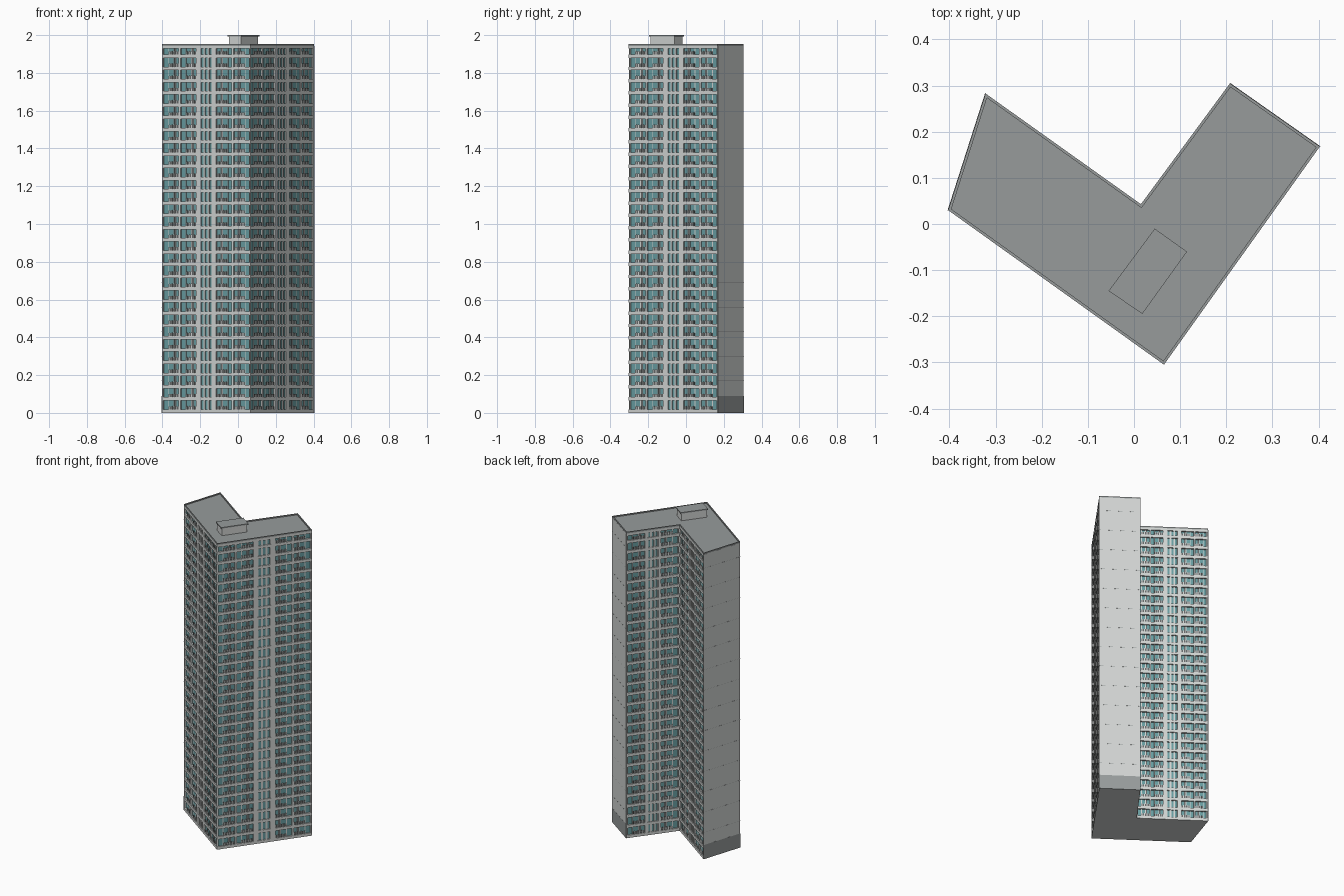
import bpy, bmesh
from mathutils import Vector, Matrix

if "Cube" in bpy.data.objects:
    bpy.data.objects.remove(bpy.data.objects["Cube"])

FLOORS, STEP, BAND, DEPTH = 30, 0.0648, 0.018, 0.012
TOP = 1.952
A, B, C, D, E, F = [Vector(p) for p in (
    (-0.403, 0.03), (0.065, -0.305), (0.403, 0.168),
    (0.208, 0.305), (0.015, 0.043), (-0.322, 0.283))]
PLAN = [A, B, C, D, E, F]


def material(name, rgb):
    m = bpy.data.materials.new(name)
    m.use_nodes = True
    m.diffuse_color = (*rgb, 1)
    m.node_tree.nodes["Principled BSDF"].inputs["Base Color"].default_value = (*rgb, 1)
    return m


WALL = material("pale wall", (0.64, 0.66, 0.65))
GLASS = material("teal glass", (0.14, 0.34, 0.36))
RAIL = material("dark grey panel", (0.13, 0.14, 0.14))
GREY = material("mid grey", (0.31, 0.33, 0.33))


def normal(p, q):
    d = (q - p).normalized()
    return Vector((d.y, -d.x))


def inset(plan, dist):
    out = []
    for i, v in enumerate(plan):
        n1 = normal(plan[i - 1], v)
        n2 = normal(v, plan[(i + 1) % len(plan)])
        out.append(v - (n1 + n2) * dist / (1 + n1.dot(n2)))
    return out


def prism(bm, plan, z0, z1):
    low = [bm.verts.new((p.x, p.y, z0)) for p in plan]
    high = [bm.verts.new((p.x, p.y, z1)) for p in plan]
    bm.faces.new(low[::-1])
    bm.faces.new(high)
    for i in range(len(plan)):
        j = (i + 1) % len(plan)
        bm.faces.new((low[i], low[j], high[j], high[i]))


def finish(name, bm, mat):
    mesh = bpy.data.meshes.new(name)
    bmesh.ops.recalc_face_normals(bm, faces=bm.faces)
    bm.to_mesh(mesh)
    bm.free()
    mesh.materials.append(mat)
    ob = bpy.data.objects.new(name, mesh)
    bpy.context.collection.objects.link(ob)


def edge_strip(bm, i, thick, z0, z1, proud=0.0):
    """Mitred wall along one side of the plan."""
    outer, inner = inset(PLAN, -proud), inset(PLAN, thick)
    j = (i + 1) % len(PLAN)
    prism(bm, [outer[i], outer[j], inner[j], inner[i]], z0, z1)


# Core of the tower
bm = bmesh.new()
prism(bm, inset(PLAN, DEPTH), 0.001, 1.94)
finish("tower_core", bm, WALL)

# Floor bands around the whole plan
bm = bmesh.new()
for k in range(FLOORS):
    prism(bm, PLAN, k * STEP, k * STEP + BAND)
prism(bm, PLAN, TOP - 0.024, TOP - 0.009)
finish("floor_bands", bm, WALL)

# Ground slab, roof deck and parapet
bm = bmesh.new()
prism(bm, PLAN, 0, 0.004)
finish("ground_slab", bm, GREY)
bm = bmesh.new()
prism(bm, PLAN, TOP - 0.01, TOP - 0.007)
finish("roof_deck", bm, GREY)
bm = bmesh.new()
for i in range(len(PLAN)):
    edge_strip(bm, i, 0.006, TOP - 0.008, TOP)
finish("parapet", bm, GREY)

# Blank end walls with darker plinths and thin joints
walls, plinths, joints = bmesh.new(), bmesh.new(), bmesh.new()
for i in (2, 5):
    edge_strip(walls, i, DEPTH, 0.004, TOP - 0.009, 0.0005)
    edge_strip(plinths, i, 0.002, 0, 0.09, 0.001)
    for k in range(2, FLOORS, 2):
        z = k * STEP + 0.04
        edge_strip(joints, i, 0.002, z, z + 0.001, 0.0008)
finish("end_walls", walls, WALL)
finish("end_wall_plinths", plinths, GREY)
finish("end_wall_joints", joints, GREY)

# Window facades
piers, mullions, glass, rails, posts = [bmesh.new() for _ in range(5)]


class Facade:
    def __init__(self, p, q):
        self.p, self.length = p, (q - p).length
        self.d, self.n = (q - p).normalized(), normal(p, q)

    def box(self, bm, s0, s1, back, front, z0, z1):
        """Box from s0 to s1 along the side; depths measured inwards."""
        pt = lambda s, y: self.p + self.d * s - self.n * y
        prism(bm, [pt(s0, front), pt(s1, front), pt(s1, back), pt(s0, back)], z0, z1)

    def pier(self, s0, s1):
        self.box(piers, s0, s1, DEPTH, 0.0, 0.004, TOP - 0.01)

    def bay(self, s0, s1, flip):
        w = s1 - s0
        at = lambda u: s0 + w * ((1 - u) if flip else u)
        for u in (0.3, 0.64):
            self.box(mullions, at(u) - 0.002, at(u) + 0.002, DEPTH, 0.007, 0.01, 1.93)
        lo, hi = sorted((at(0.3), at(1)))
        for k in range(FLOORS):
            z = k * STEP + BAND
            top = (k + 1) * STEP
            self.box(glass, s0, s1, DEPTH + 0.001, 0.009, z, top)
            # balcony front with pale posts, and a dark panel beside it
            self.box(rails, lo, hi, 0.006, 0.004, z, z + 0.017)
            for u in (0.4, 0.55, 0.7, 0.85):
                self.box(posts, at(u) - 0.002, at(u) + 0.002, 0.005, 0.002, z, z + 0.018)
            a, b = sorted((at(0.64), at(0.8)))
            self.box(rails, a, b, DEPTH, 0.0085, z, top)

    def stair(self, s0, s1):
        w = (s1 - s0) / 3
        for c in range(4):
            s = s0 + c * w
            self.box(mullions, s - 0.005, s + 0.005, DEPTH, 0.002, 0.01, 1.93)
        for k in range(FLOORS):
            z = k * STEP + BAND
            self.box(glass, s0, s1, DEPTH + 0.001, 0.008, z, z + STEP - BAND)


def build_facade(p, q, layout):
    """Layout lists bays ('b') and the stair column ('s') as spans of the side."""
    f = Facade(p, q)
    prev = 0.004
    for kind, u0, u1 in layout:
        s0, s1 = u0 * f.length, u1 * f.length
        f.pier(prev, s0)
        if kind == "s":
            f.stair(s0, s1)
        else:
            f.bay(s0, s1, u0 > 0.5)
        prev = s1
    f.pier(prev, f.length - 0.004)


def mirrored(half, stair):
    return half + [("s", stair, 1 - stair)] + [("b", 1 - b, 1 - a) for _, a, b in half[::-1]]


long_side = mirrored([("b", 0.015, 0.19), ("b", 0.21, 0.385)], 0.43)
short_side = mirrored([("b", 0.02, 0.18), ("b", 0.2, 0.37)], 0.42)
build_facade(A, B, long_side)
build_facade(B, C, long_side)
build_facade(D, E, mirrored([("b", 0.03, 0.35)], 0.4))
build_facade(E, F, short_side)
finish("facade_piers", piers, WALL)
finish("window_mullions", mullions, WALL)
finish("window_glass", glass, GLASS)
finish("balcony_panels", rails, RAIL)
finish("balcony_posts", posts, WALL)

# Rooftop plant room with an overhanging slab
room = [Vector(p) for p in ((-0.055, -0.145), (0.018, -0.195), (0.115, -0.06), (0.045, -0.01))]
bm = bmesh.new()
prism(bm, inset(room, 0.006), TOP - 0.009, 1.994)
finish("plant_room", bm, WALL)
bm = bmesh.new()
prism(bm, room, 1.993, 2.0)
finish("plant_room_roof", bm, GREY)
